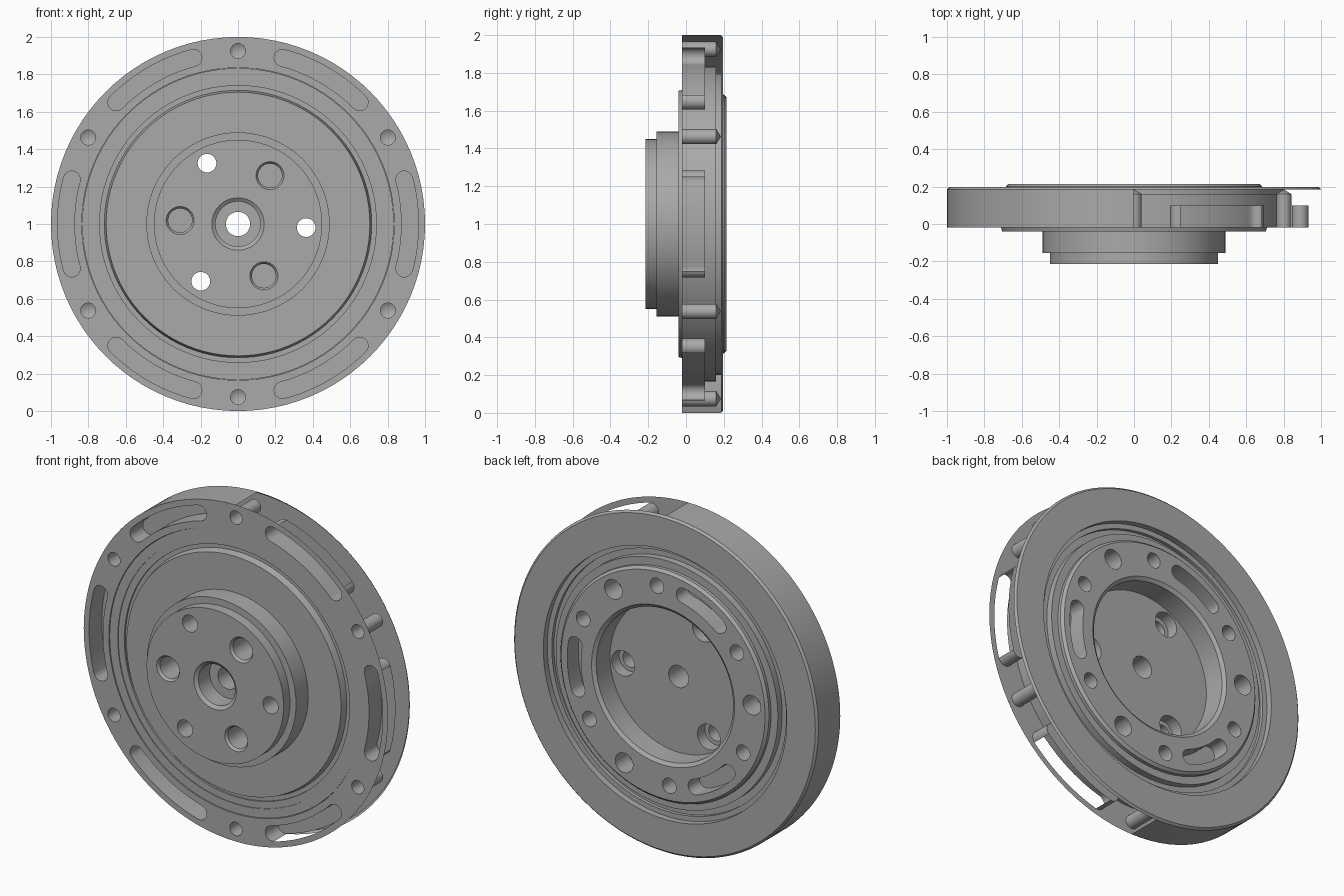
import bpy, bmesh
from math import sin, cos, pi, radians, degrees, atan2, hypot

cube = bpy.data.objects.get("Cube")
if cube:
    bpy.data.objects.remove(cube)

AXIS_Z = 1.0

steel = bpy.data.materials.new("plain_grey_steel")
steel.use_nodes = True
GREY = (0.4, 0.4, 0.4, 1)
steel.diffuse_color = GREY
steel.node_tree.nodes["Principled BSDF"].inputs["Base Color"].default_value = GREY


def lathe(bm, profile, cx=0.0, cz=0.0, seg=32):
    """Turn a closed (radius, y) profile around an axis along y."""
    rings = []
    for r, y in profile:
        if r == 0:
            rings.append([bm.verts.new((cx, y, AXIS_Z + cz))] * seg)
        else:
            rings.append([bm.verts.new((cx + r * cos(2 * pi * i / seg), y,
                                        AXIS_Z + cz + r * sin(2 * pi * i / seg)))
                          for i in range(seg)])
    for k, a in enumerate(rings):
        b = rings[(k + 1) % len(rings)]
        for i in range(seg):
            j = (i + 1) % seg
            corners = list(dict.fromkeys((a[i], a[j], b[j], b[i])))
            if len(corners) > 2:
                bm.faces.new(corners)


def polar_lathe(bm, profile, radius, angle):
    t = radians(angle)
    lathe(bm, profile, radius * cos(t), radius * sin(t))


def arc_slot(bm, radius, half_width, middle, half_angle, y0, y1, steps=12):
    """Curved slot with round ends, as a prism along y."""
    outline = []
    m, h = radians(middle), radians(half_angle)
    for side in (1, -1):
        r = radius + side * half_width
        for i in range(steps + 1):
            t = m + side * h * (2 * i / steps - 1)
            outline.append((r * cos(t), r * sin(t)))
        end = m + side * h
        for i in range(1, steps):
            t = end + pi * i / steps + (0 if side == 1 else pi)
            outline.append((radius * cos(end) + half_width * cos(t),
                            radius * sin(end) + half_width * sin(t)))
    front = [bm.verts.new((x, y0, AXIS_Z + z)) for x, z in outline]
    back = [bm.verts.new((x, y1, AXIS_Z + z)) for x, z in outline]
    bm.faces.new(front)
    bm.faces.new(back[::-1])
    n = len(outline)
    for i in range(n):
        j = (i + 1) % n
        bm.faces.new((front[i], front[j], back[j], back[i]))


def make_object(name, bm):
    bmesh.ops.recalc_face_normals(bm, faces=bm.faces)
    mesh = bpy.data.meshes.new(name)
    bm.to_mesh(mesh)
    bm.free()
    mesh.materials.append(steel)
    obj = bpy.data.objects.new(name, mesh)
    bpy.context.collection.objects.link(obj)
    return obj


def cut(obj, cutter):
    """Apply a boolean difference and remove the cutter."""
    cutter.hide_render = True
    mod = obj.modifiers.new("cut", 'BOOLEAN')
    mod.operation = 'DIFFERENCE'
    mod.solver = 'EXACT'
    mod.object = cutter
    graph = bpy.context.evaluated_depsgraph_get()
    mesh = bpy.data.meshes.new_from_object(obj.evaluated_get(graph))
    obj.modifiers.clear()
    obj.data = mesh
    bpy.data.objects.remove(cutter)


def smooth(obj):
    bpy.ops.object.select_all(action='DESELECT')
    obj.select_set(True)
    bpy.context.view_layer.objects.active = obj
    bpy.ops.object.shade_smooth_by_angle(angle=radians(25))


# Outer ring, hollow shell
bm = bmesh.new()
lathe(bm, [(0.835, -0.02), (1.0, -0.02), (1.0, 0.185), (0.988, 0.197),
           (0.80, 0.197), (0.80, 0.16), (0.835, 0.16)], seg=96)
outer_ring = make_object("outer_ring", bm)

# Drilled holes and curved pockets in the ring front
bm = bmesh.new()
for k in range(6):
    polar_lathe(bm, [(0, -0.1), (0.04, -0.1), (0.04, 0.16), (0, 0.185)], 0.925, 30 + 60 * k)
    arc_slot(bm, 0.92, 0.045, 60 * k, 15, -0.1, 0.1)
cut(outer_ring, make_object("ring_cutter", bm))

# Open the outer walls on the left half of the ring
bm = bmesh.new()
bm.from_mesh(outer_ring.data)
doomed = []
for f in bm.faces:
    c = f.calc_center_median()
    x, z = c.x, c.z - AXIS_Z
    r = hypot(x, z)
    if x < 0 or abs(f.normal.y) > 0.1:
        continue
    outward = (f.normal.x * x + f.normal.z * z) / r
    off = abs((degrees(atan2(z, x)) + 30) % 60 - 30)
    rim = r > 0.99 and outward > 0.9
    pocket_wall = 0.955 < r < 0.98 and outward < -0.9 and off < 15.1
    if rim or pocket_wall:
        doomed.append(f)
bmesh.ops.delete(bm, geom=doomed, context='FACES')
bm.to_mesh(outer_ring.data)
bm.free()
smooth(outer_ring)

# Stepped hub with centre bore, front boss and rear recess
bm = bmesh.new()
lathe(bm, [(0.065, -0.095), (0.12, -0.095), (0.12, -0.2), (0.14, -0.215),
           (0.45, -0.215), (0.45, -0.155), (0.49, -0.155), (0.49, -0.04),
           (0.705, -0.04), (0.715, 0.0), (0.74, 0.0), (0.74, -0.01),
           (0.78, -0.01), (0.78, -0.015), (0.833, -0.015), (0.833, 0.16),
           (0.77, 0.16), (0.77, 0.14), (0.73, 0.14), (0.73, 0.18),
           (0.685, 0.18), (0.685, 0.2), (0.67, 0.215), (0.47, 0.215),
           (0.45, 0.2), (0.45, 0.07), (0.065, 0.07)], seg=96)
hub = make_object("hub", bm)

# Hub holes, repeated in thirds
bm = bmesh.new()
for k in range(3):
    turn = 120 * k
    # through holes, counterbored from the rear
    polar_lathe(bm, [(0, -0.3), (0.05, -0.3), (0.05, 0.0), (0.075, 0.0),
                     (0.075, 0.1), (0, 0.1)], 0.365, turn - 3)
    # blind bores in the boss with a chamfered mouth
    polar_lathe(bm, [(0, -0.3), (0.075, -0.3), (0.075, -0.215), (0.064, -0.2),
                     (0.064, -0.06), (0, -0.06)], 0.31, turn + 56.5)
    # rear ring holes and pockets
    for angle, r in ((26, 0.045), (56, 0.058), (86, 0.045)):
        polar_lathe(bm, [(0, 0.09), (r, 0.09), (r, 0.3), (0, 0.3)], 0.585, turn + angle)
    arc_slot(bm, 0.585, 0.045, turn - 4, 13, 0.11, 0.3)
cut(hub, make_object("hub_cutter", bm))
smooth(hub)
